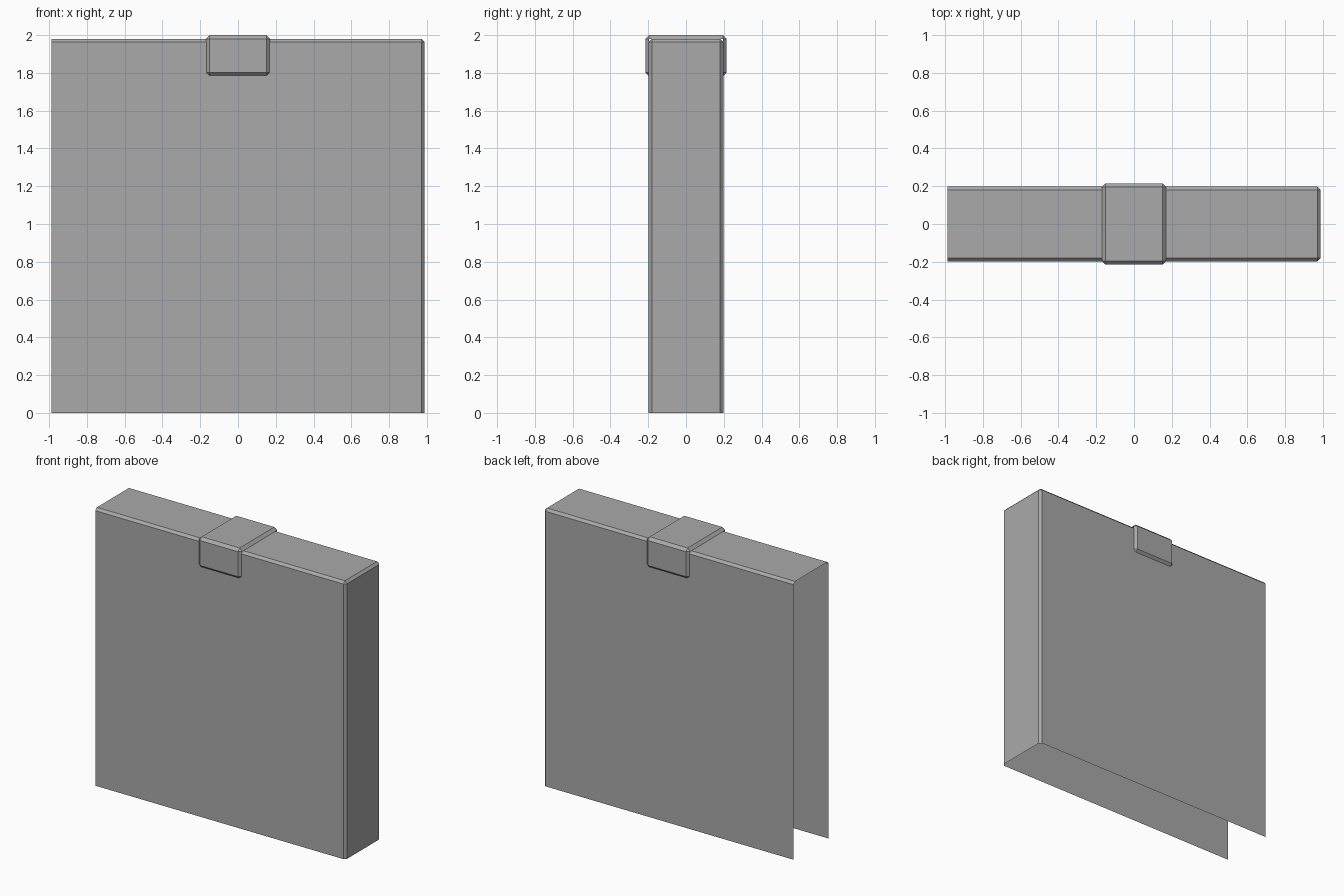
import bpy
import bmesh
from mathutils import Vector

cube = bpy.data.objects.get("Cube")
if cube:
    bpy.data.objects.remove(cube, do_unlink=True)

grey = bpy.data.materials.new("plain_grey")
colour = (0.4, 0.4, 0.4, 1)
grey.diffuse_color = colour
grey.use_nodes = True
grey.node_tree.nodes["Principled BSDF"].inputs["Base Color"].default_value = colour


def chamfered_box(name, low, high, bevel, drop_before=None, drop_after=None):
    """Box with single-segment chamfers, with hidden faces removed by rule."""
    low, high = Vector(low), Vector(high)
    size, centre = high - low, (high + low) / 2
    bm = bmesh.new()
    bmesh.ops.create_cube(bm, size=1)
    for v in bm.verts:
        v.co = Vector(c * s for c, s in zip(v.co, size)) + centre
    bm.normal_update()
    if drop_before:
        bmesh.ops.delete(bm, geom=[f for f in bm.faces if drop_before(f)], context="FACES")
    inner_edges = [e for e in bm.edges if len(e.link_faces) == 2]
    bmesh.ops.bevel(bm, geom=inner_edges, offset=bevel, segments=1,
                    affect="EDGES", clamp_overlap=True)
    if drop_after:
        bmesh.ops.delete(bm, geom=[f for f in bm.faces if drop_after(f)], context="FACES")
    mesh = bpy.data.meshes.new(name)
    bm.to_mesh(mesh)
    bm.free()
    mesh.materials.append(grey)
    obj = bpy.data.objects.new(name, mesh)
    bpy.context.collection.objects.link(obj)
    return obj


# Wall shell, open underneath and at the -x end
chamfered_box("wall_shell", (-0.988, -0.198, 0), (0.988, 0.198, 1.98), 0.017,
              drop_before=lambda f: f.normal.z < -0.5 or f.normal.x < -0.5)

# Clip folded over the top edge, without the faces buried in the wall
chamfered_box("top_clip", (-0.17, -0.215, 1.783), (0.17, 0.215, 2), 0.0195,
              drop_after=lambda f: all(abs(v.co.y) < 0.199 and v.co.z < 1.982
                                       for v in f.verts))
